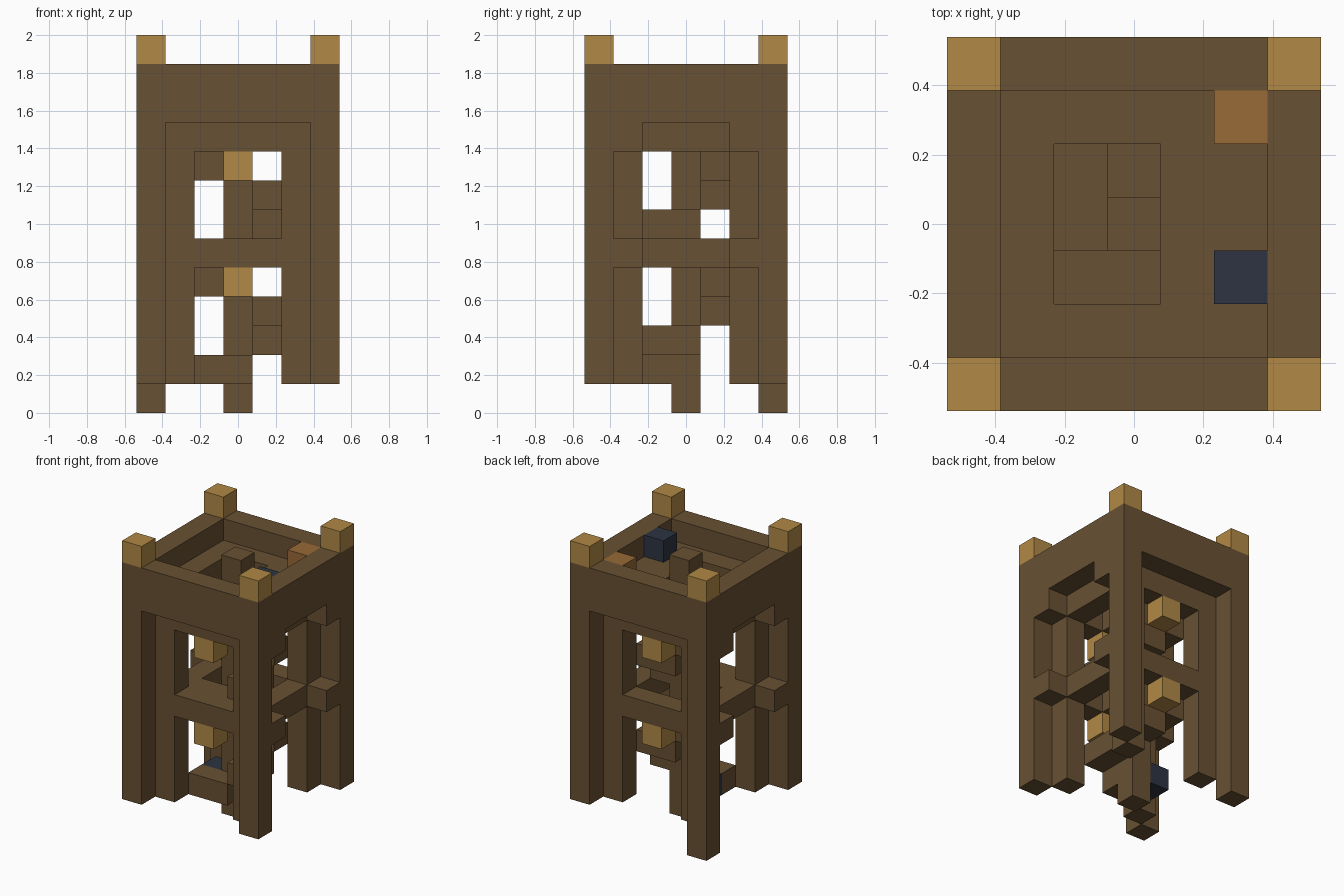
import bpy
import bmesh
from mathutils import Matrix, Vector

if "Cube" in bpy.data.objects:
    bpy.data.objects.remove(bpy.data.objects["Cube"], do_unlink=True)

U = 2 / 13      # edge of one block
N = 7           # blocks across the footprint
LAST = N - 1


def material(name, r, g, b):
    m = bpy.data.materials.new(name)
    m.use_nodes = True
    m.diffuse_color = (r, g, b, 1)
    bsdf = m.node_tree.nodes["Principled BSDF"]
    bsdf.inputs["Base Color"].default_value = (r, g, b, 1)
    bsdf.inputs["Roughness"].default_value = 0.9
    return m


WOOD = material("brown wood", 0.138, 0.082, 0.033)
LAMP = material("lamp amber", 0.44, 0.25, 0.061)
CHEST = material("chest orange brown", 0.314, 0.144, 0.037)
BLUE = material("dark slate blue", 0.026, 0.034, 0.054)


def blocks(name, mat, cells):
    """One object from boxes given as (first block, size in blocks)."""
    bm = bmesh.new()
    for start, size in cells:
        size = Vector(size)
        centre = Vector(start) + size / 2 - Vector((N / 2, N / 2, 0))
        place = Matrix.Translation(centre * U) @ Matrix.Diagonal((*(size * U), 1))
        bmesh.ops.create_cube(bm, size=1, matrix=place)
    mesh = bpy.data.meshes.new(name)
    bm.to_mesh(mesh)
    bm.free()
    mesh.materials.append(mat)
    obj = bpy.data.objects.new(name, mesh)
    bpy.context.collection.objects.link(obj)
    return obj


def corners(inset):
    return [(x, y) for x in (inset, LAST - inset) for y in (inset, LAST - inset)]


def ring(inset, z, height):
    """Four beams between the corner posts of a square frame."""
    a, b, span = inset, LAST - inset, N - 2 * inset - 2
    return ([((a + 1, y, z), (span, 1, height)) for y in (a, b)]
            + [((x, a + 1, z), (1, span, height)) for x in (a, b)])


# Outer legs, one of them reaching the ground, and the parapet between them
for x, y in corners(0):
    z = 0 if (x, y) == (0, LAST) else 1
    side = ("back" if y else "front") + ("_left" if x else "_right")
    blocks(side + "_leg", WOOD, [((x, y, z), (1, 1, 12 - z))])
    blocks(side + "_top_lamp", LAMP, [((x, y, 12), (1, 1, 1))])
blocks("parapet", WOOD, ring(0, 10, 2))

# Inner frame: posts and two rings of beams
blocks("inner_posts", WOOD, [((x, y, 1), (1, 1, 9)) for x, y in corners(1)])
for name, z in (("middle", 5), ("upper", 9)):
    blocks(name + "_beams", WOOD, ring(1, z, 1))
    blocks(name + "_brackets", WOOD,
           [((x, y, z), (1, 1, 1)) for x in (0, LAST) for y in (1, 5)])

# Top floor with the stair opening
blocks("top_floor", WOOD, [
    ((1, 1, 10), (5, 1, 1)),
    ((1, 5, 10), (5, 1, 1)),
    ((1, 2, 10), (1, 3, 1)),
    ((4, 2, 10), (2, 3, 1)),
])

# Spiral stair: a pair of blocks per level, turning around a central post
blocks("central_post", WOOD, [((3, 3, 0), (1, 1, 12))])
turns = [((2, 2), (2, 1)), ((4, 2), (1, 2)), ((3, 4), (2, 1)), ((2, 3), (1, 2))]
steps = []
for z in range(1, 10):
    (x, y), (w, d) = turns[(z - 1) % 4]
    steps.append(((x, y, z), (w, d, 1)))
blocks("spiral_stair", WOOD, steps)

# Lamps hanging under the front and back beams
for name, y in (("front", 1), ("back", 5)):
    blocks(name + "_hanging_lamps", LAMP, [((3, y, z), (1, 1, 1)) for z in (4, 8)])

# Loose blocks
blocks("roof_chest", CHEST, [((5, 5, 11), (1, 1, 1))])
blocks("roof_blue_block", BLUE, [((5, 2, 11), (1, 1, 1))])
blocks("stair_blue_block", BLUE, [((2, 3, 1), (1, 1, 1))])
